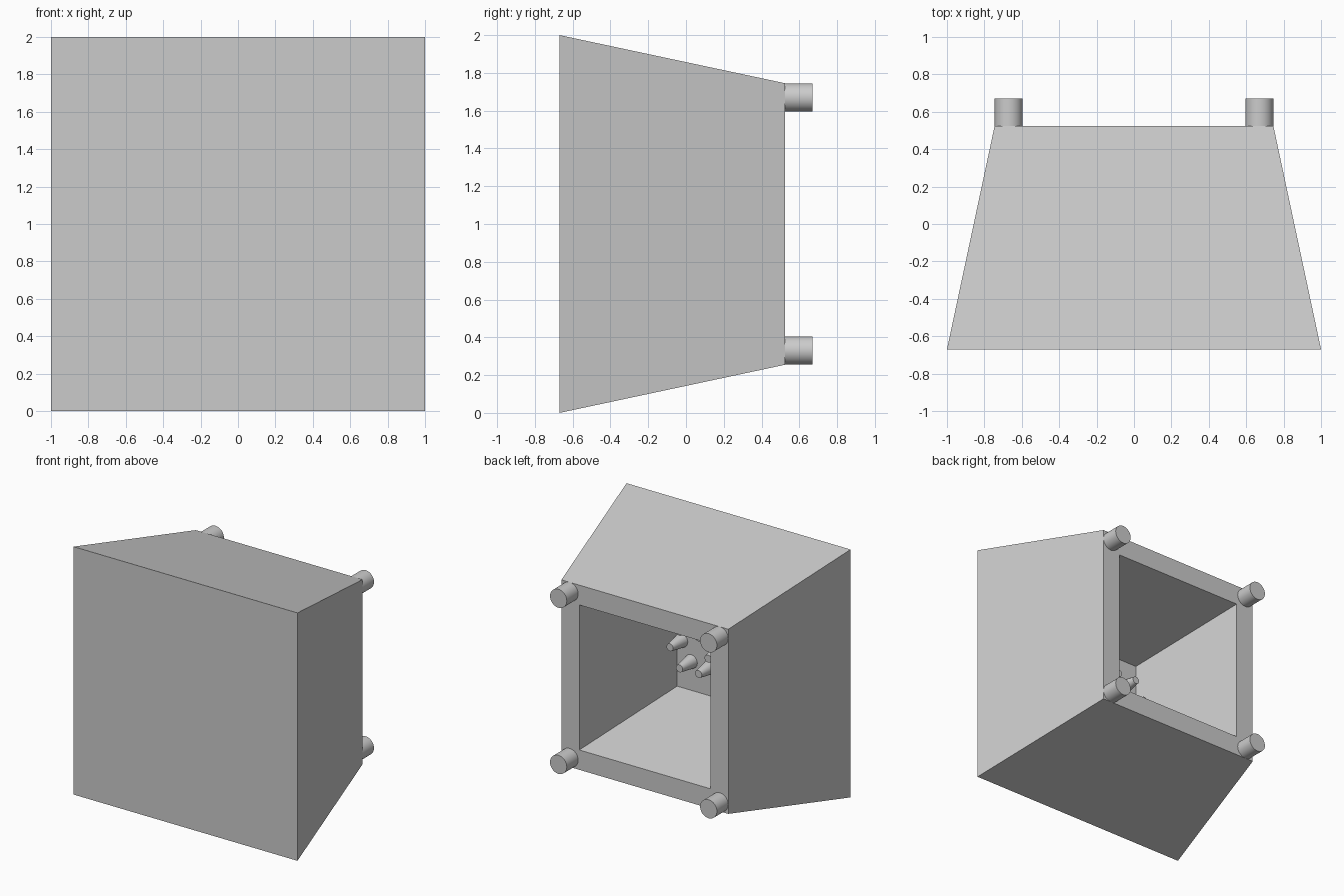
import bpy, bmesh, math
from mathutils import Matrix, Vector

cube = bpy.data.objects.get("Cube")
if cube:
    bpy.data.objects.remove(cube, do_unlink=True)

grey = bpy.data.materials.new("plain_grey")
grey.use_nodes = True
GREY = (0.6, 0.6, 0.6, 1)
grey.diffuse_color = GREY
grey.node_tree.nodes["Principled BSDF"].inputs["Base Color"].default_value = GREY

MID_Z = 1.0
BACK_Y = 0.525
CAVITY_Y = -0.43


def add_object(name, bm):
    bmesh.ops.recalc_face_normals(bm, faces=bm.faces)
    mesh = bpy.data.meshes.new(name)
    bm.to_mesh(mesh)
    bm.free()
    mesh.materials.append(grey)
    obj = bpy.data.objects.new(name, mesh)
    bpy.context.collection.objects.link(obj)
    return obj


def add_peg(name, x, z, y0, y1, r0, r1, sides):
    """Round peg running back along y, from radius r0 to r1."""
    bm = bmesh.new()
    turn = Matrix.Translation((x, (y0 + y1) / 2, z)) @ Matrix.Rotation(-math.pi / 2, 4, 'X')
    bmesh.ops.create_cone(bm, cap_ends=True, segments=sides, radius1=r0,
                          radius2=r1, depth=y1 - y0, matrix=turn)
    obj = add_object(name, bm)
    bpy.ops.object.select_all(action='DESELECT')
    obj.select_set(True)
    bpy.context.view_layer.objects.active = obj
    bpy.ops.object.shade_smooth_by_angle(angle=math.radians(40))


# Tapered housing: closed front, rim at the back, tapered cavity inside
bm = bmesh.new()
loops = []
for half, y in ((1.0, -0.67), (0.745, BACK_Y), (0.585, BACK_Y), (0.38, CAVITY_Y)):
    corners = ((-1, -1), (1, -1), (1, 1), (-1, 1))
    loops.append([bm.verts.new((half * sx, y, MID_Z + half * sz)) for sx, sz in corners])
for a, b in zip(loops, loops[1:]):
    for i in range(4):
        j = (i + 1) % 4
        bm.faces.new((a[i], a[j], b[j], b[i]))
bm.faces.new(loops[0])
bm.faces.new(loops[-1])
add_object("housing", bm)

# Four round mounting studs on the rim corners
for side, sx in (("right", -1), ("left", 1)):
    for level, sz in (("lower", -1), ("upper", 1)):
        add_peg(f"{level}_{side}_stud", sx * 0.67, MID_Z + sz * 0.67,
                BACK_Y, 0.67, 0.075, 0.075, 32)

# Two six-pin rings sharing the middle pin, on the cavity's end wall
RING = 0.17
spots = set()
for sx in (-1, 1):
    for k in range(6):
        angle = k * math.pi / 3
        spots.add((round(sx * RING + RING * math.cos(angle), 3) + 0.0,
                   round(MID_Z + RING * math.sin(angle), 3)))
for n, (x, z) in enumerate(sorted(spots)):
    add_peg(f"connector_pin_{n + 1}", x, z, CAVITY_Y, -0.28, 0.055, 0.03, 24)
